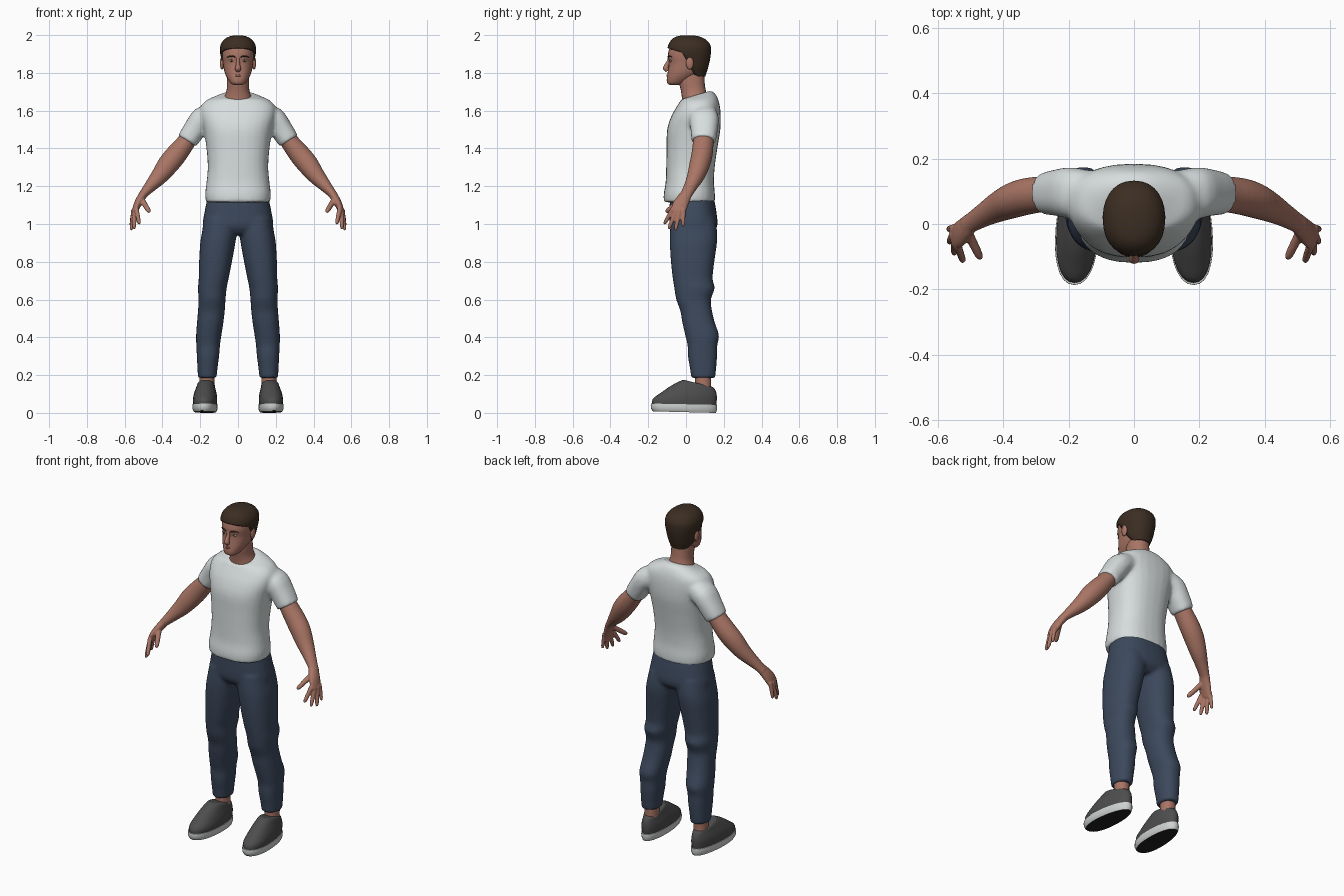
import bpy, bmesh, math
from mathutils import Vector

N = 28  # points around each cross-section


def material(name, r, g, b):
    m = bpy.data.materials.new(name)
    m.diffuse_color = (r, g, b, 1)
    return m


SKIN = material("skin", .40, .18, .13)
LIP = material("lip", .26, .10, .075)
HAIR = material("hair_brown", .045, .027, .016)
SHIRT = material("shirt_white", .68, .72, .72)
DENIM = material("trouser_blue", .045, .066, .108)
SHOE = material("shoe_grey", .075, .075, .075)
SOLE = material("sole_white", .62, .65, .63)
TREAD = material("tread_black", .015, .015, .015)
EYE = material("eye_white", .5, .45, .42)


def circle(e=2.0):
    """Unit superellipse points."""
    for i in range(N):
        a = 2 * math.pi * i / N
        c, s = math.cos(a), math.sin(a)
        yield (math.copysign(abs(c) ** (2 / e), c), math.copysign(abs(s) ** (2 / e), s))


def level(z, x0, x1, y0, y1, tilt=0, e=2.2, heel=0, turn=0):
    """Horizontal ring from its extents; heel narrows the back, turn shears the toe outward."""
    cx, cy, rx, ry = (x0 + x1) / 2, (y0 + y1) / 2, (x1 - x0) / 2, (y1 - y0) / 2
    return [Vector((cx + u * rx * (1 - heel * v) - turn * v * ry, cy + v * ry, z + tilt * v * ry))
            for u, v in circle(e)]


def levels(rows, **kw):
    return [level(*r, **kw) for r in rows]


def tube(stations, hint=(0, 1, 0), e=2.0):
    """Rings across a path of (x, y, z, width, depth)."""
    pts = [Vector(s[:3]) for s in stations]
    rings = []
    for i, s in enumerate(stations):
        t = (pts[min(i + 1, len(pts) - 1)] - pts[max(i - 1, 0)]).normalized()
        h = Vector(hint)
        u = (h - t * h.dot(t)).normalized()
        w = t.cross(u)
        rings.append([pts[i] + u * (a * s[3]) + w * (b * s[4]) for a, b in circle(e)])
    return rings


def finger(a, b, r):
    """Tapered rounded digit from a to b."""
    a, b = Vector(a), Vector(b)
    return tube([(*a.lerp(b, t), r * k, r * k)
                 for t, k in ((0, 1), (.4, .95), (.8, .85), (.95, .6), (1, .15))], hint=(.9, .3, .2))


def flip(rings):
    return [[Vector((-p.x, p.y, p.z)) for p in r] for r in rings]


def smooth_rings(rings, steps):
    out = []
    for i in range(len(rings) - 1):
        q = [rings[max(i - 1, 0)], rings[i], rings[i + 1], rings[min(i + 2, len(rings) - 1)]]
        for k in range(steps):
            t = k / steps
            out.append([.5 * (2 * b + (c - a) * t + (2 * a - 5 * b + 4 * c - d) * t * t
                              + (3 * b - a - 3 * c + d) * t ** 3) for a, b, c, d in zip(*q)])
    return out + [rings[-1]]


def build(name, parts, mats, steps=3, voxel=0, relax=0, angle=50):
    """Loft every ring list into closed skins in one object, optionally fused."""
    bm = bmesh.new()
    for rings in parts:
        vs = [[bm.verts.new(p) for p in r] for r in smooth_rings(rings, steps)]
        for a, b in zip(vs, vs[1:]):
            for i in range(N):
                j = (i + 1) % N
                bm.faces.new((a[i], a[j], b[j], b[i]))
        bm.faces.new(vs[0])
        bm.faces.new(vs[-1])
    bmesh.ops.recalc_face_normals(bm, faces=bm.faces)
    me = bpy.data.meshes.new(name)
    bm.to_mesh(me)
    bm.free()
    ob = bpy.data.objects.new(name, me)
    bpy.context.collection.objects.link(ob)
    for m in mats:
        me.materials.append(m)
    bpy.ops.object.select_all(action='DESELECT')
    ob.select_set(True)
    bpy.context.view_layer.objects.active = ob
    bpy.ops.object.shade_smooth_by_angle(angle=math.radians(angle))
    if voxel:
        r = ob.modifiers.new("fuse", 'REMESH')
        r.mode, r.voxel_size, r.use_smooth_shade = 'VOXEL', voxel, True
        s = ob.modifiers.new("relax", 'SMOOTH')
        s.factor, s.iterations = .5, relax
    return ob


def blob(c, r):
    """Ellipsoid rings."""
    return levels([(c[2] + r[2] * math.sin(a), c[0] - r[0] * math.cos(a), c[0] + r[0] * math.cos(a),
                    c[1] - r[1] * math.cos(a), c[1] + r[1] * math.cos(a))
                   for a in (-1.5, -1.1, -.55, 0, .55, 1.1, 1.5)], e=2)


# Shirt: body and two sleeves fused
body = levels([(1.115, -.17, .17, -.118, .153), (1.16, -.174, .174, -.118, .153), (1.22, -.167, .167, -.108, .148),
               (1.3, -.16, .16, -.105, .152), (1.4, -.167, .167, -.103, .166), (1.5, -.182, .182, -.1, .182),
               (1.57, -.198, .198, -.078, .184), (1.62, -.197, .197, -.05, .18), (1.655, -.168, .168, -.028, .172)],
              e=2.4)
body += [level(1.675, -.12, .12, -.028, .155, tilt=.16), level(1.683, -.085, .085, -.024, .13, tilt=.3)]
sleeve = tube([(.12, .09, 1.585, .07, .062), (.19, .095, 1.555, .078, .064), (.23, .096, 1.50, .072, .06),
               (.27, .093, 1.438, .064, .056)], e=2.3)
build("shirt", [body, sleeve, flip(sleeve)], [SHIRT], voxel=.01, relax=6)

# Trousers: hips and two legs fused
hips = levels([(.945, -.15, .15, -.055, .13), (.985, -.187, .187, -.085, .165), (1.05, -.18, .18, -.088, .163),
               (1.14, -.162, .162, -.085, .148)], e=2.4)
leg = levels([(.185, .113, .212, .028, .155), (.24, .108, .215, .02, .16), (.3, .1, .218, .01, .165),
              (.36, .095, .221, .008, .166), (.41, .088, .222, -.004, .175), (.48, .077, .217, -.02, .152),
              (.54, .07, .212, -.03, .138), (.6, .066, .209, -.052, .132), (.66, .06, .212, -.062, .152),
              (.71, .05, .208, -.07, .141), (.8, .032, .206, -.08, .15), (.9, .014, .2, -.086, .164),
              (.96, .004, .19, -.085, .165), (1.03, -.01, .178, -.08, .155)], e=2.3)
build("trousers", [hips, leg, flip(leg)], [DENIM], voxel=.01, relax=4)

# Arms with hands
arm = tube([(.23, .095, 1.50, .05, .045), (.27, .092, 1.44, .054, .048), (.325, .085, 1.37, .056, .056),
            (.37, .072, 1.315, .054, .056), (.415, .052, 1.255, .046, .046), (.455, .03, 1.21, .037, .035),
            (.495, .006, 1.165, .031, .024), (.51, -.004, 1.145, .031, .023)])
palm = tube([(.495, .006, 1.165, .029, .022), (.518, -.015, 1.13, .036, .022), (.536, -.033, 1.095, .041, .019),
             (.55, -.044, 1.06, .037, .013)])
digits = [finger((.51, -.022, 1.13), (.468, -.108, 1.062), .015),
          finger((.538, -.07, 1.08), (.522, -.116, .998), .0125),
          finger((.548, -.052, 1.075), (.55, -.092, .972), .0125),
          finger((.553, -.032, 1.075), (.565, -.057, .965), .0125),
          finger((.552, -.012, 1.08), (.568, -.016, .985), .0115)]
right = [arm, palm] + digits
build("left_arm", right, [SKIN], voxel=.005, relax=3)
build("right_arm", [flip(r) for r in right], [SKIN], voxel=.005, relax=3)

# Shoes, soles and ankles
ankle = levels([(.1, .125, .205, .045, .135), (.16, .125, .203, .048, .133), (.22, .125, .205, .045, .135)])
upper = [level(*r, heel=.1, turn=.05) for r in (
    (.04, .112, .234, -.178, .16, .0), (.07, .11, .236, -.176, .163, -.02), (.1, .113, .231, -.13, .163, -.06),
    (.13, .12, .22, -.075, .158, -.14), (.152, .125, .211, -.022, .148, -.24), (.156, .135, .2, -.005, .138, -.24))]
sole = [level(*r, heel=.1, turn=.05) for r in (
    (.004, .115, .231, -.175, .158, -.025), (.022, .108, .239, -.186, .165, -.02), (.046, .108, .239, -.186, .165, -.02))]
for side, f in (("left", lambda r: r), ("right", flip)):
    build(side + "_ankle", [f(ankle)], [SKIN])
    build(side + "_shoe", [f(upper)], [SHOE])
    ob = build(side + "_sole", [f(sole)], [SOLE, TREAD], steps=2)
    for p in ob.data.polygons:
        p.material_index = int(p.normal.z < -.6)

# Neck and head
build("neck", [levels([(1.62, -.085, .085, -.02, .13), (1.67, -.072, .072, -.022, .118),
                       (1.71, -.06, .06, -.028, .104), (1.76, -.058, .058, -.038, .098),
                       (1.83, -.055, .055, -.03, .095)])], [SKIN])
head = levels([(1.737, -.024, .024, -.088, -.035), (1.744, -.038, .038, -.098, -.01), (1.76, -.05, .05, -.102, .02),
               (1.785, -.064, .064, -.1, .06), (1.815, -.074, .074, -.095, .095), (1.855, -.08, .08, -.09, .112),
               (1.89, -.084, .084, -.096, .12), (1.935, -.082, .082, -.086, .115), (1.97, -.062, .062, -.06, .09),
               (1.985, -.02, .02, -.02, .04)])
nose = tube([(0, -.086, 1.885, .01, .009), (0, -.092, 1.86, .009, .01), (0, -.103, 1.838, .012, .013),
             (0, -.107, 1.823, .016, .015), (0, -.098, 1.81, .012, .01)], hint=(1, 0, 0))
ear = blob((.085, .02, 1.852), (.011, .02, .034))
build("head", [head, nose, ear, flip(ear)], [SKIN])

# Facial details
eye = blob((.034, -.0815, 1.865), (.014, .006, .0065))
iris = blob((.034, -.0862, 1.865), (.0055, .0025, .006))
brow = tube([(.014, -.096, 1.884, .003, .003), (.034, -.091, 1.889, .004, .004), (.056, -.074, 1.884, .002, .003)],
            hint=(0, 0, 1))
build("eyes", [eye, flip(eye)], [EYE])
build("irises", [iris, flip(iris)], [HAIR])
build("eyebrows", [brow, flip(brow)], [HAIR])
build("mouth", [tube([(-.025, -.091, 1.785, .002, .002), (0, -.1, 1.786, .006, .004),
                      (.025, -.091, 1.785, .002, .002)], hint=(0, 0, 1))], [LIP])

# Hair: cap cut along the forehead line and around the ears
hair = build("hair", [levels([(1.782, -.05, .05, .02, .102), (1.82, -.076, .076, -.07, .115),
                              (1.87, -.088, .088, -.093, .127), (1.91, -.095, .095, -.098, .132),
                              (1.945, -.093, .093, -.095, .13), (1.975, -.075, .075, -.077, .107),
                              (1.993, -.045, .045, -.05, .07), (1.999, -.012, .012, -.01, .03)])], [HAIR])
bm = bmesh.new()
bm.from_mesh(hair.data)
cuts = [(Vector((0, -.095, 1.93)), Vector((0, .3, 1))), (Vector((0, -.005, 1.88)), Vector((0, .09, .05)))]
for co, no in cuts:
    bmesh.ops.bisect_plane(bm, geom=bm.verts[:] + bm.edges[:] + bm.faces[:], plane_co=co, plane_no=no)
gone = [f for f in bm.faces if all((f.calc_center_median() - co).dot(no) < 0 for co, no in cuts)]
bmesh.ops.delete(bm, geom=gone, context='FACES')
bm.to_mesh(hair.data)
bm.free()
rim = hair.modifiers.new("thickness", 'SOLIDIFY')
rim.thickness, rim.offset = .012, -1
